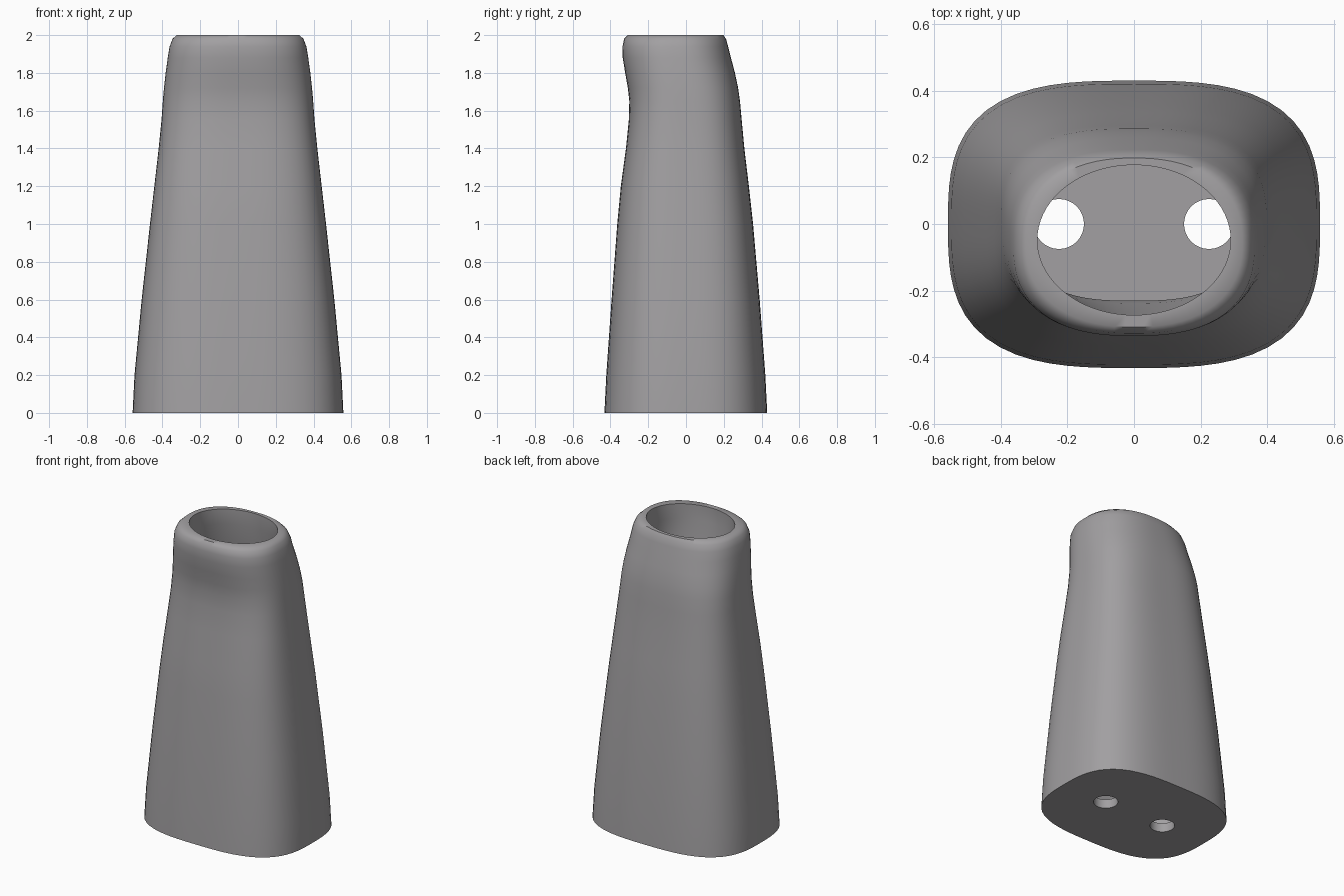
import bpy
import bmesh
from math import cos, sin, tau

cube = bpy.data.objects.get("Cube")
if cube:
    bpy.data.objects.remove(cube)

grey = bpy.data.materials.new("warm grey")
grey.use_nodes = True
colour = (0.36, 0.35, 0.36, 1)
grey.diffuse_color = colour
grey.node_tree.nodes["Principled BSDF"].inputs["Base Color"].default_value = colour

SIDES = 72
WALL = 0.07

# Outer sections: height, half width, front y, back y, squareness
outer = [
    (0.00, 0.558, -0.432, 0.430, 3.0),
    (0.20, 0.548, -0.422, 0.420, 3.0),
    (0.60, 0.510, -0.394, 0.390, 3.0),
    (1.00, 0.466, -0.364, 0.355, 3.0),
    (1.20, 0.443, -0.345, 0.333, 3.0),
    (1.40, 0.420, -0.318, 0.309, 3.0),
    (1.55, 0.405, -0.303, 0.295, 2.9),
    (1.65, 0.398, -0.300, 0.286, 2.8),
    (1.72, 0.392, -0.308, 0.276, 2.7),
    (1.80, 0.383, -0.322, 0.259, 2.6),
    (1.88, 0.372, -0.335, 0.238, 2.5),
    (1.94, 0.362, -0.336, 0.223, 2.5),
    (1.98, 0.347, -0.328, 0.212, 2.4),
    (2.00, 0.325, -0.309, 0.198, 2.3),
]

# Inner sections: oval mouth, then a cavity following the outer wall
inner = [(2.00, 0.290, -0.273, 0.177, 2.0), (1.90, 0.293, -0.273, 0.177, 2.0)]
for z, w, front, back, n in reversed(outer[1:9]):
    inner.append((z, w - WALL, front + WALL, back - WALL, n))
inner.append((0.06, 0.485, -0.358, 0.356, 3.0))


def ring(bm, z, w, front, back, n):
    verts = []
    for i in range(SIDES):
        c, s = cos(tau * i / SIDES), sin(tau * i / SIDES)
        r = (abs(c) ** n + abs(s) ** n) ** (-1 / n)
        verts.append(bm.verts.new((w * r * c,
                                   (front + back) / 2 + (back - front) / 2 * r * s, z)))
    return verts


# Hollow tapered body with a rounded rim
bm = bmesh.new()
rings = [ring(bm, *section) for section in outer + inner]
for a, b in zip(rings, rings[1:]):
    for i in range(SIDES):
        j = (i + 1) % SIDES
        bm.faces.new((a[i], a[j], b[j], b[i]))
bm.faces.new(list(reversed(rings[0])))
bm.faces.new(rings[-1])
bmesh.ops.recalc_face_normals(bm, faces=bm.faces)
mesh = bpy.data.meshes.new("hollow_body")
bm.to_mesh(mesh)
bm.free()
body = bpy.data.objects.new("hollow_body", mesh)
bpy.context.collection.objects.link(body)
mesh.materials.append(grey)

# Two round holes through the floor
for name, x in (("left", 0.225), ("right", -0.225)):
    bpy.ops.mesh.primitive_cylinder_add(vertices=32, radius=0.075, depth=0.3,
                                        location=(x, 0, 0))
    cutter = bpy.context.object
    cutter.name = name + "_hole_cutter"
    cutter.hide_render = True
    cutter.data.materials.append(grey)
    cut = body.modifiers.new(name + "_hole", "BOOLEAN")
    cut.operation = "DIFFERENCE"
    cut.solver = "EXACT"
    cut.object = cutter
    bpy.ops.object.select_all(action="DESELECT")
    body.select_set(True)
    bpy.context.view_layer.objects.active = body
    bpy.ops.object.modifier_apply(modifier=cut.name)
    bpy.data.objects.remove(cutter)

bpy.ops.object.shade_smooth_by_angle(angle=0.8)
